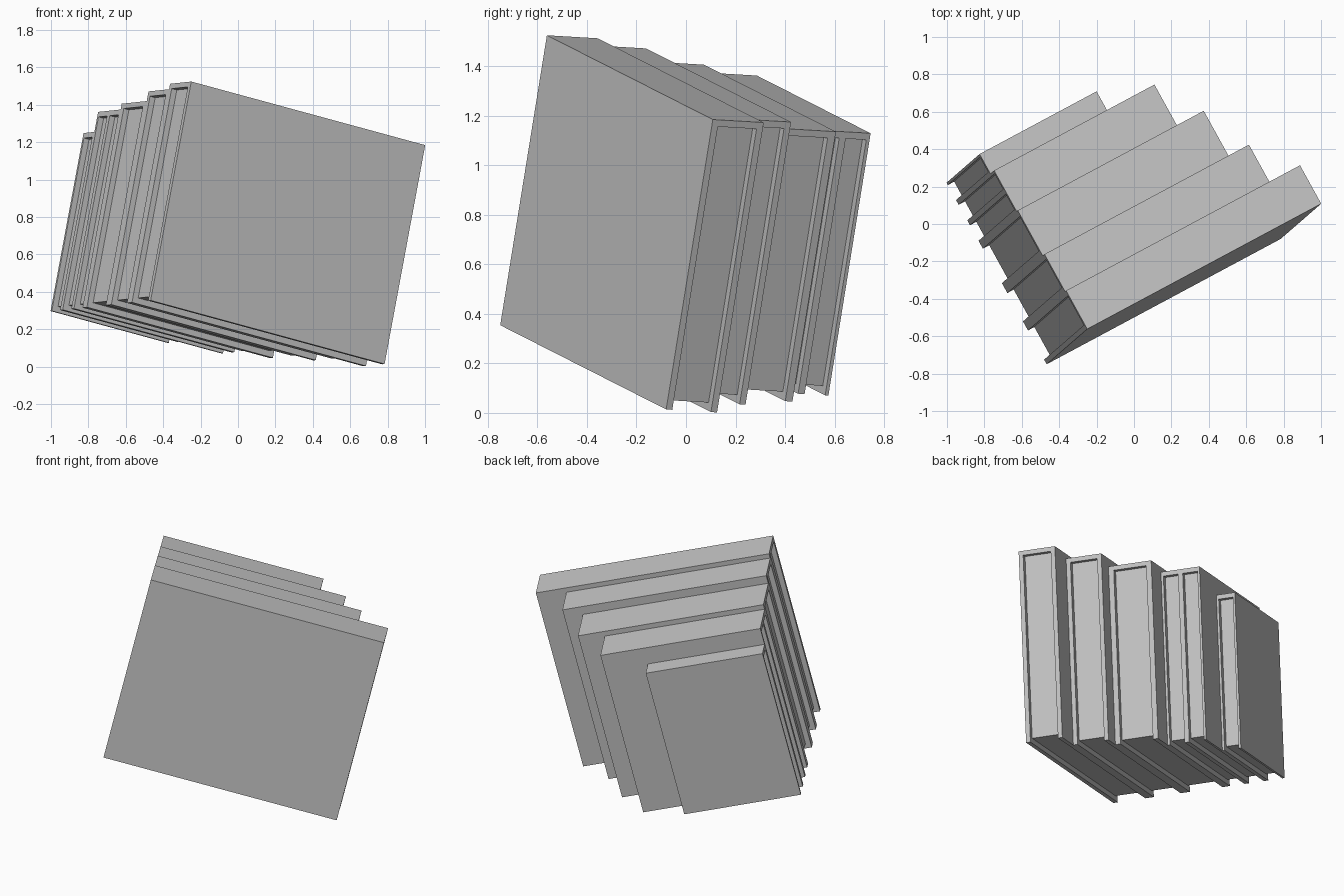
import bpy
import bmesh
from mathutils import Matrix, Vector

if "Cube" in bpy.data.objects:
    bpy.data.objects.remove(bpy.data.objects["Cube"], do_unlink=True)

grey = bpy.data.materials.new("plain_grey")
grey.use_nodes = True
colour = (0.55, 0.55, 0.55, 1)
grey.diffuse_color = colour
grey.node_tree.nodes["Principled BSDF"].inputs["Base Color"].default_value = colour

# Tilted frame of the whole row: length, depth and height directions
length_dir = Vector((0.857, 0.459, -0.233)).normalized()
height_dir = Vector((0.1825, 0.1576, 0.9705))
height_dir = (height_dir - length_dir * height_dir.dot(length_dir)).normalized()
depth_dir = height_dir.cross(length_dir)
corner = Vector((-0.467, -0.75, 0.354))
frame = Matrix((length_dir, depth_dir, height_dir)).transposed().to_4x4()
frame.translation = corner


def extrude_profile(name, profile, x0, x1):
    """Extrude a (depth, height) outline along the length of the book."""
    bm = bmesh.new()
    face = bm.faces.new([bm.verts.new((x0, y, z)) for y, z in profile])
    side = bmesh.ops.extrude_face_region(bm, geom=[face])
    moved = [v for v in side["geom"] if isinstance(v, bmesh.types.BMVert)]
    bmesh.ops.translate(bm, verts=moved, vec=(x1 - x0, 0, 0))
    bmesh.ops.recalc_face_normals(bm, faces=bm.faces)
    mesh = bpy.data.meshes.new(name)
    bm.to_mesh(mesh)
    bm.free()
    mesh.materials.append(grey)
    obj = bpy.data.objects.new(name, mesh)
    obj.matrix_world = frame
    bpy.context.collection.objects.link(obj)


def book(index, y, thick, length, height):
    board = thick * 0.12
    spine = 0.028
    inset = 0.032
    a, b = y + board, y + thick - board
    top = height - spine
    # Folded cover: two boards joined by the spine on top
    cover = [(y, 0), (a, 0), (a, top), (b, top), (b, 0),
             (y + thick, 0), (y + thick, height), (y, height)]
    extrude_profile(f"book_{index}_cover", cover, 0, length)
    # Page block set back from the open edges
    pages = [(a, inset), (b, inset), (b, top), (a, top)]
    extrude_profile(f"book_{index}_pages", pages, inset, length - inset)


# Thickness, length and height of each book, front to back
sizes = [
    (0.235, 1.459, 1.205),
    (0.228, 1.275, 1.175),
    (0.277, 1.16, 1.122),
    (0.125, 1.0, 1.09),
    (0.125, 1.0, 1.09),
    (0.12, 0.73, 0.98),
]
depth = 0
for i, (thick, length, height) in enumerate(sizes, 1):
    book(i, depth, thick, length, height)
    depth += thick
